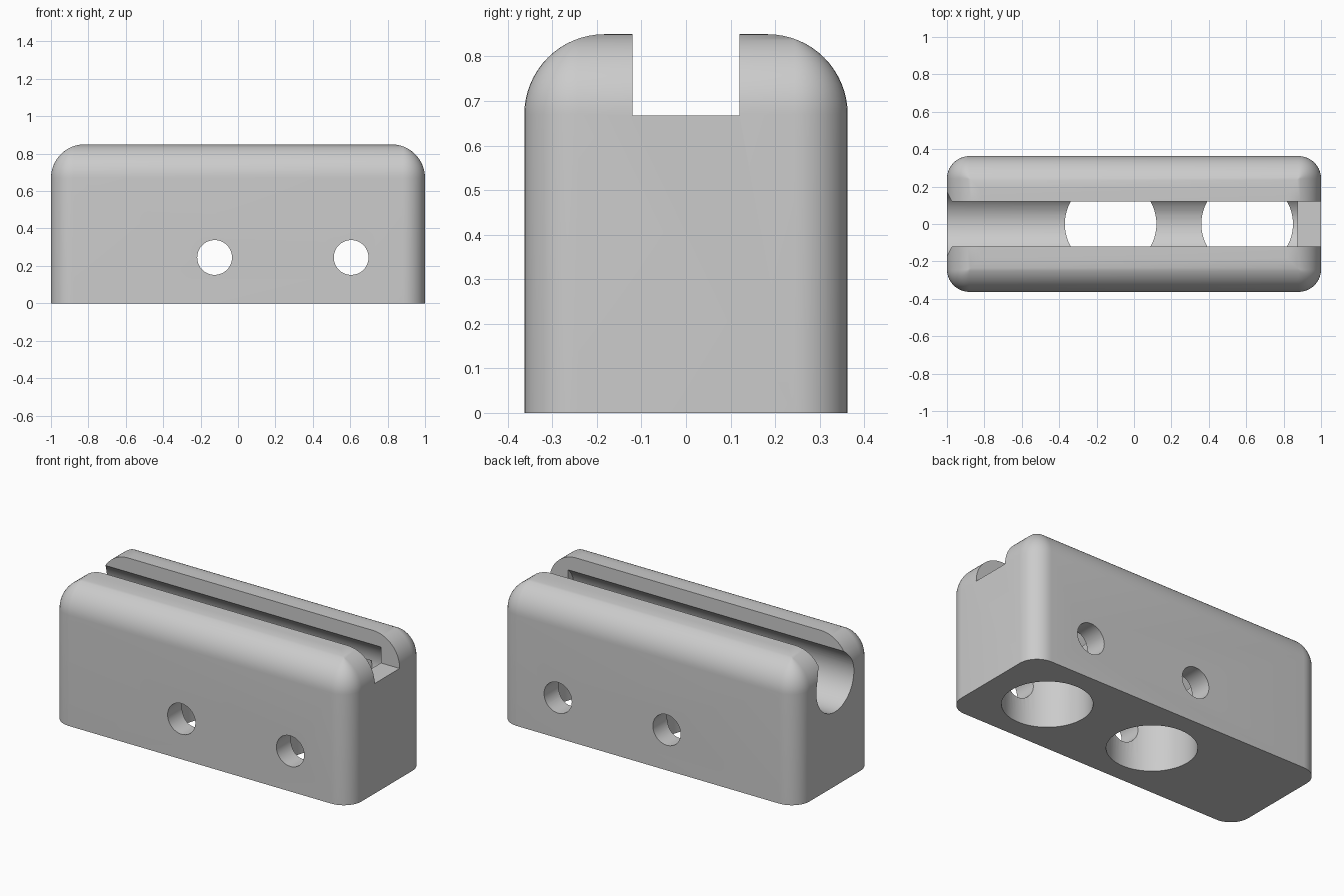
import bpy, bmesh
from math import sin, cos, pi, sqrt, radians

if "Cube" in bpy.data.objects:
    bpy.data.objects.remove(bpy.data.objects["Cube"], do_unlink=True)

HALF_X, HALF_Y, HEIGHT = 1.0, 0.363, 0.85
CORNER, TOP_ROUND = 0.12, 0.18
BORE_Z, BORE_R, BORE_END = 0.63, 0.18, 0.875
SLOT_HALF, SLOT_FLOOR = 0.12, 0.667
HOLES_X = (-0.125, 0.605)

grey = bpy.data.materials.new("plain grey")
grey.use_nodes = True
grey.diffuse_color = (0.6, 0.6, 0.6, 1)
grey.node_tree.nodes["Principled BSDF"].inputs["Base Color"].default_value = (0.6, 0.6, 0.6, 1)


def ring(bm, z, inset):
    """Rounded rectangle outline, shrunk by inset."""
    r = max(CORNER - inset, 0)
    cx, cy = HALF_X - inset - r, HALF_Y - inset - r
    verts = []
    for q, (sx, sy) in enumerate(((1, 1), (-1, 1), (-1, -1), (1, -1))):
        for i in range(11):
            a = (q + i / 10) * pi / 2
            verts.append(bm.verts.new((sx * cx + r * cos(a), sy * cy + r * sin(a), z)))
    return verts


def make_body():
    bm = bmesh.new()
    rings = [ring(bm, 0, 0)]
    for i in range(17):
        a = i / 16 * pi / 2
        rings.append(ring(bm, HEIGHT - TOP_ROUND * (1 - sin(a)), TOP_ROUND * (1 - cos(a))))
    n = len(rings[0])
    for low, high in zip(rings, rings[1:]):
        for i in range(n):
            j = (i + 1) % n
            bm.faces.new((low[i], low[j], high[j], high[i]))
    bm.faces.new(rings[0][::-1])
    bm.faces.new(rings[-1])
    bmesh.ops.remove_doubles(bm, verts=bm.verts, dist=0.0005)
    bmesh.ops.recalc_face_normals(bm, faces=bm.faces)
    mesh = bpy.data.meshes.new("block_body")
    bm.to_mesh(mesh)
    bm.free()
    obj = bpy.data.objects.new("block_body", mesh)
    bpy.context.collection.objects.link(obj)
    mesh.materials.append(grey)
    return obj


def cylinder_cutter(name, loc, radius, depth, rot=(0, 0, 0)):
    bpy.ops.mesh.primitive_cylinder_add(vertices=64, radius=radius, depth=depth,
                                        location=loc, rotation=rot)
    return finish_cutter(name)


def finish_cutter(name):
    obj = bpy.context.object
    obj.name = name
    obj.hide_render = True
    obj.data.materials.append(grey)
    return obj


body = make_body()
cutters = []

# Long round channel, open at one end only
start = -HALF_X - 0.1
cutters.append(cylinder_cutter("channel_cutter", ((start + BORE_END) / 2, 0, BORE_Z),
                               BORE_R, BORE_END - start, (0, pi / 2, 0)))

# Slot along the whole top
bpy.ops.mesh.primitive_cube_add(size=1, location=(0, 0, SLOT_FLOOR + 0.25))
bpy.context.object.scale = (2.4, 2 * SLOT_HALF, 0.5)
cutters.append(finish_cutter("slot_cutter"))

# Wide holes from below up to the channel, and narrow cross holes
for x in HOLES_X:
    cutters.append(cylinder_cutter("bottom_hole_cutter", (x, 0, (BORE_Z - 0.1) / 2),
                                   0.245, BORE_Z + 0.1))
    cutters.append(cylinder_cutter("cross_hole_cutter", (x, 0, 0.245),
                                   0.093, 1, (pi / 2, 0, 0)))

bpy.ops.object.select_all(action='DESELECT')
body.select_set(True)
bpy.context.view_layer.objects.active = body
for cutter in cutters:
    mod = body.modifiers.new("cut", 'BOOLEAN')
    mod.operation = 'DIFFERENCE'
    mod.solver = 'EXACT'
    mod.object = cutter
    bpy.ops.object.modifier_apply(modifier=mod.name)
    bpy.data.objects.remove(cutter, do_unlink=True)

bpy.ops.object.shade_smooth_by_angle(angle=radians(30))
